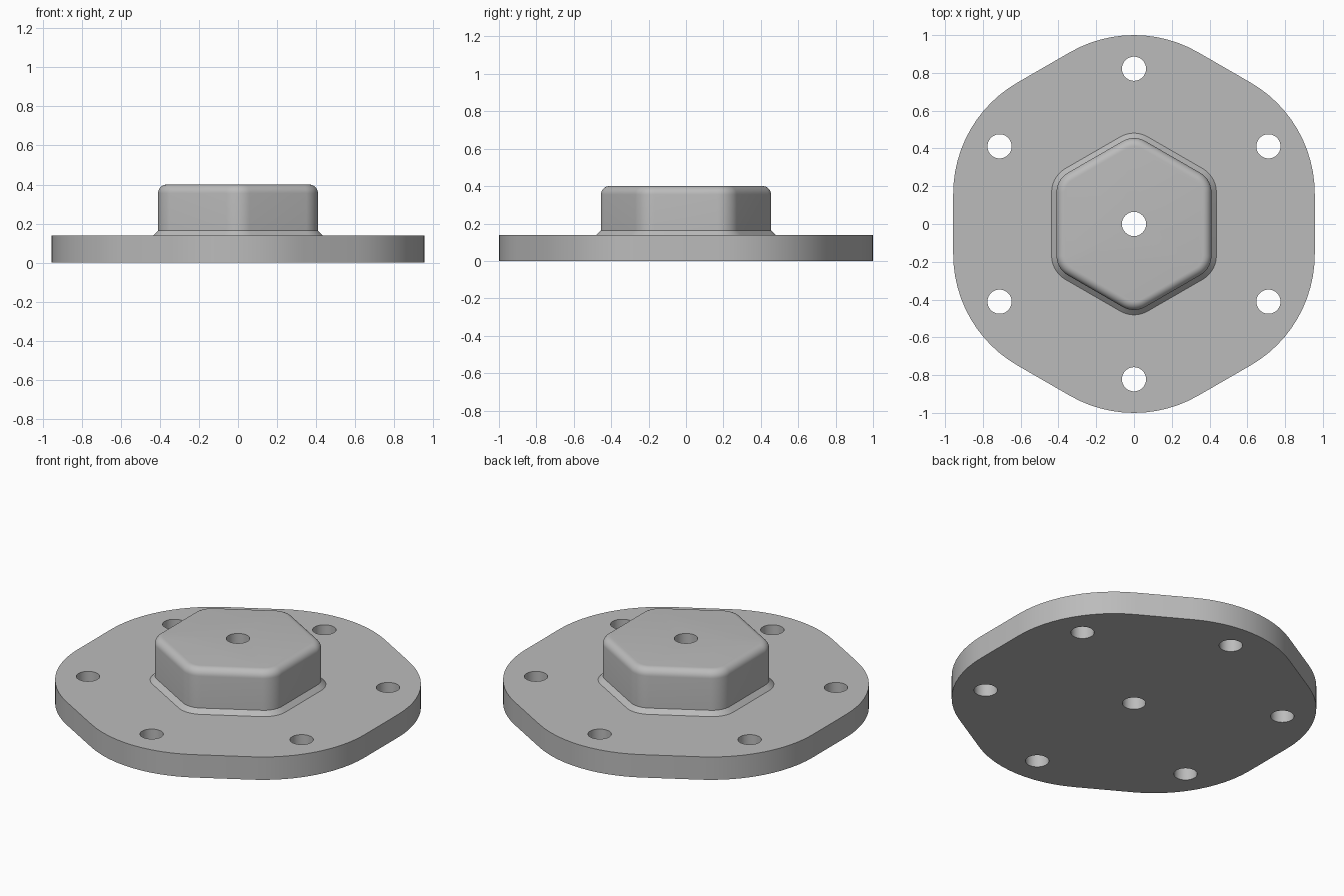
import bpy
import bmesh
from math import sin, cos, pi, radians

if "Cube" in bpy.data.objects:
    bpy.data.objects.remove(bpy.data.objects["Cube"])

ARC_STEPS = 12
PLATE_TOP = 0.138
BOSS_TOP = 0.4
HOLE_RADIUS = 0.064
BOLT_CIRCLE = 0.822


def make_material(name, value):
    mat = bpy.data.materials.new(name)
    mat.use_nodes = True
    colour = (value, value, value, 1)
    mat.diffuse_color = colour
    mat.node_tree.nodes["Principled BSDF"].inputs["Base Color"].default_value = colour
    return mat


def rounded_hexagon(apothem, radius):
    """Outline with corners on the y axis, rounded by the given radius."""
    reach = (apothem - radius) / cos(pi / 6)
    points = []
    for corner in range(6):
        middle = pi / 2 + corner * pi / 3
        for i in range(ARC_STEPS + 1):
            a = middle + (i / ARC_STEPS - 0.5) * pi / 3
            points.append((reach * cos(middle) + radius * cos(a),
                           reach * sin(middle) + radius * sin(a)))
    return points


def add_object(name, bm, mat):
    bmesh.ops.recalc_face_normals(bm, faces=bm.faces)
    mesh = bpy.data.meshes.new(name)
    bm.to_mesh(mesh)
    bm.free()
    mesh.materials.append(mat)
    obj = bpy.data.objects.new(name, mesh)
    bpy.context.collection.objects.link(obj)
    return obj


def loft(name, sections, mat):
    """Skin rounded hexagons given as (apothem, corner radius, height)."""
    bm = bmesh.new()
    rings = [[bm.verts.new((x, y, z)) for x, y in rounded_hexagon(a, r)]
             for a, r, z in sections]
    for low, high in zip(rings, rings[1:]):
        for i in range(len(low)):
            j = (i + 1) % len(low)
            bm.faces.new((low[i], low[j], high[j], high[i]))
    bm.faces.new(rings[0])
    bm.faces.new(rings[-1])
    return add_object(name, bm, mat)


grey = make_material("plain grey", 0.5)

# Plate, chamfered foot of the boss, boss walls and rounded top edge
boss, corner, fillet, chamfer = 0.41, 0.12, 0.045, 0.026
sections = [
    (0.957, 0.679, 0),
    (0.957, 0.679, PLATE_TOP),
    (boss + chamfer, corner + chamfer, PLATE_TOP),
    (boss, corner, PLATE_TOP + chamfer),
]
for i in range(9):
    a = i / 8 * pi / 2
    inset = fillet * (1 - cos(a))
    sections.append((boss - inset, corner - inset,
                     BOSS_TOP - fillet + fillet * sin(a)))
flange = loft("flange_with_hexagonal_boss", sections, grey)

# Centre bore and six bolt holes
bm = bmesh.new()
centres = [(0, 0)] + [(BOLT_CIRCLE * cos(a), BOLT_CIRCLE * sin(a))
                      for a in (pi / 2 + k * pi / 3 for k in range(6))]
for x, y in centres:
    made = bmesh.ops.create_cone(bm, cap_ends=True, segments=48, depth=2,
                                 radius1=HOLE_RADIUS, radius2=HOLE_RADIUS)
    bmesh.ops.translate(bm, verts=made["verts"], vec=(x, y, 0))
cutter = add_object("hole_cutter", bm, grey)
cutter.hide_render = True

cut = flange.modifiers.new("holes", "BOOLEAN")
cut.operation = "DIFFERENCE"
cut.solver = "EXACT"
cut.object = cutter

bpy.ops.object.select_all(action="DESELECT")
flange.select_set(True)
bpy.context.view_layer.objects.active = flange
bpy.ops.object.modifier_apply(modifier=cut.name)
bpy.data.objects.remove(cutter)
bpy.ops.object.shade_smooth_by_angle(angle=radians(30))
